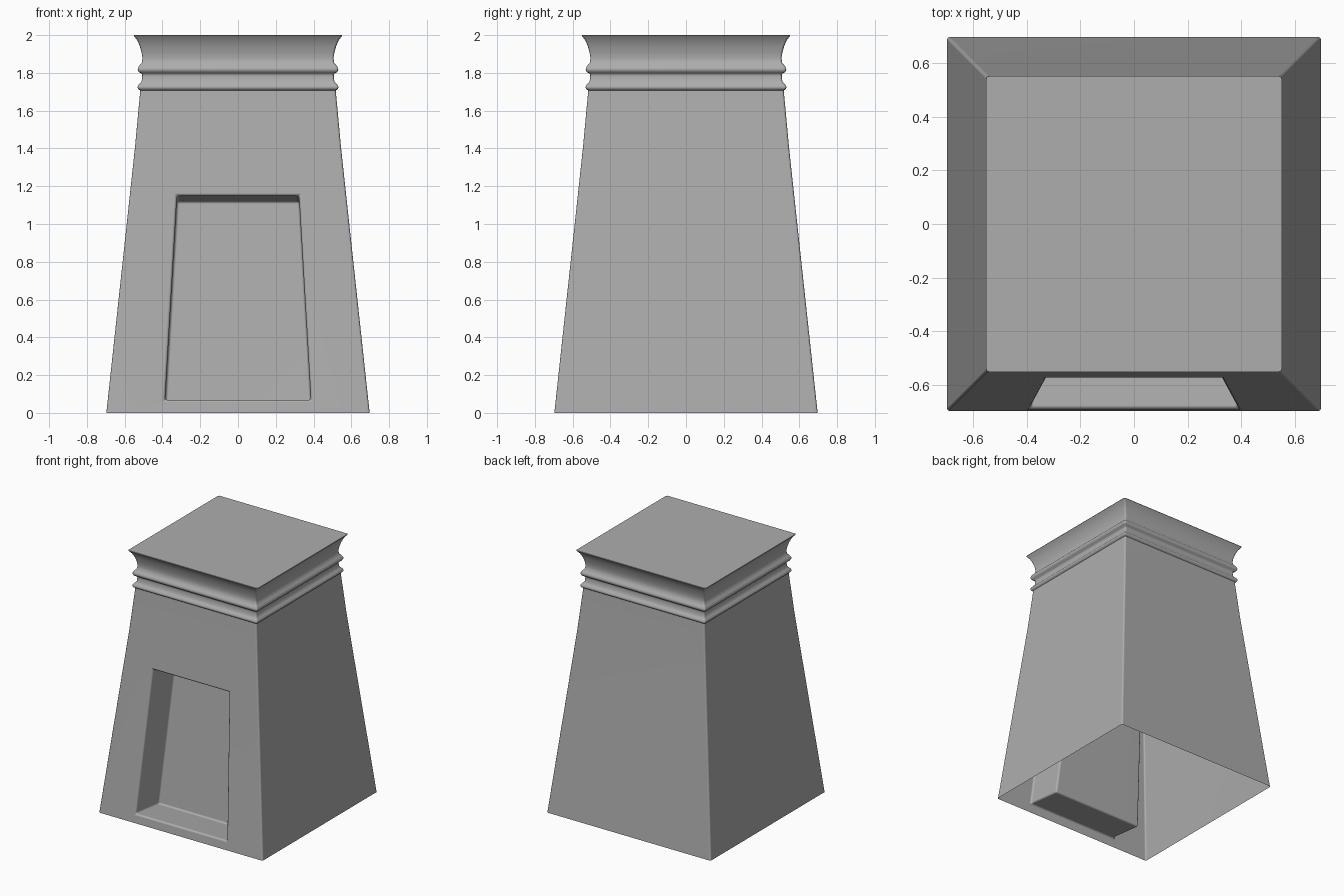
import bpy, bmesh, math
from mathutils import Vector

if "Cube" in bpy.data.objects:
    bpy.data.objects.remove(bpy.data.objects["Cube"])


def rounded_square(h, z, r=0.012, n=3):
    """Square outline with small rounded corners."""
    pts = []
    for k in range(4):
        c = math.pi / 4 + k * math.pi / 2
        sx, sy = math.copysign(h - r, math.cos(c)), math.copysign(h - r, math.sin(c))
        for i in range(n + 1):
            a = k * math.pi / 2 + i / n * math.pi / 2
            pts.append((sx + r * math.cos(a), sy + r * math.sin(a), z))
    return pts


# profile (half width, height): tapered shaft, two bead mouldings, flared cornice
BASE = 0.697
profile = [(BASE, 0), (0.546, 1.4), (0.519, 1.69), (0.518, 1.708)]
profile += [(0.527, 1.713), (0.532, 1.722), (0.530, 1.732), (0.521, 1.743),
            (0.510, 1.755), (0.507, 1.785)]
profile += [(0.510, 1.797), (0.525, 1.803), (0.531, 1.816), (0.530, 1.826),
            (0.522, 1.839), (0.509, 1.853)]
profile += [(0.506, 1.88), (0.511, 1.91), (0.521, 1.945),
            (0.535, 1.975), (0.552, 1.997), (0.551, 2.0)]

bm = bmesh.new()
rings = [[bm.verts.new(p) for p in rounded_square(h, z)] for h, z in profile]
for lo, hi in zip(rings, rings[1:]):
    for i in range(len(lo)):
        j = (i + 1) % len(lo)
        bm.faces.new((lo[i], lo[j], hi[j], hi[i]))
bm.faces.new(rings[-1])
bm.normal_update()

# niche: inset the front shaft panel, shape it, push it in along the normal
panel = next(f for f in bm.faces if f.normal.y < -0.9 and f.calc_area() > 1)
normal = panel.normal.copy()
bmesh.ops.inset_individual(bm, faces=[panel], thickness=0.1)
mid = panel.calc_center_median().z
for v in panel.verts:
    z, w = (1.15, 0.323) if v.co.z > mid else (0.07, 0.386)
    y = -(BASE - 0.151 * z / 1.4)
    v.co = Vector((math.copysign(w, v.co.x), y, z))
rim = list(panel.edges)
ext = bmesh.ops.extrude_discrete_faces(bm, faces=[panel])["faces"][0]
bmesh.ops.translate(bm, verts=list(ext.verts), vec=-normal * 0.28)

# soften every niche edge
edges = {e for v in ext.verts for e in v.link_edges}
edges |= {e for e in rim if e.is_valid}
bmesh.ops.bevel(bm, geom=list(edges), offset=0.014, segments=3,
                profile=0.5, affect='EDGES')

mesh = bpy.data.meshes.new("pedestal")
bm.to_mesh(mesh)
bm.free()
pedestal = bpy.data.objects.new("pedestal", mesh)
bpy.context.collection.objects.link(pedestal)
bpy.context.view_layer.objects.active = pedestal
pedestal.select_set(True)
bpy.ops.object.shade_smooth_by_angle(angle=math.radians(55))

# keep the large faces evenly shaded
weighted = pedestal.modifiers.new("even_shading", 'WEIGHTED_NORMAL')
weighted.keep_sharp = True

# dark grey stone
stone = bpy.data.materials.new("stone")
stone.diffuse_color = (0.42, 0.42, 0.42, 1)
stone.use_nodes = True
stone.node_tree.nodes["Principled BSDF"].inputs["Base Color"].default_value = stone.diffuse_color
mesh.materials.append(stone)
